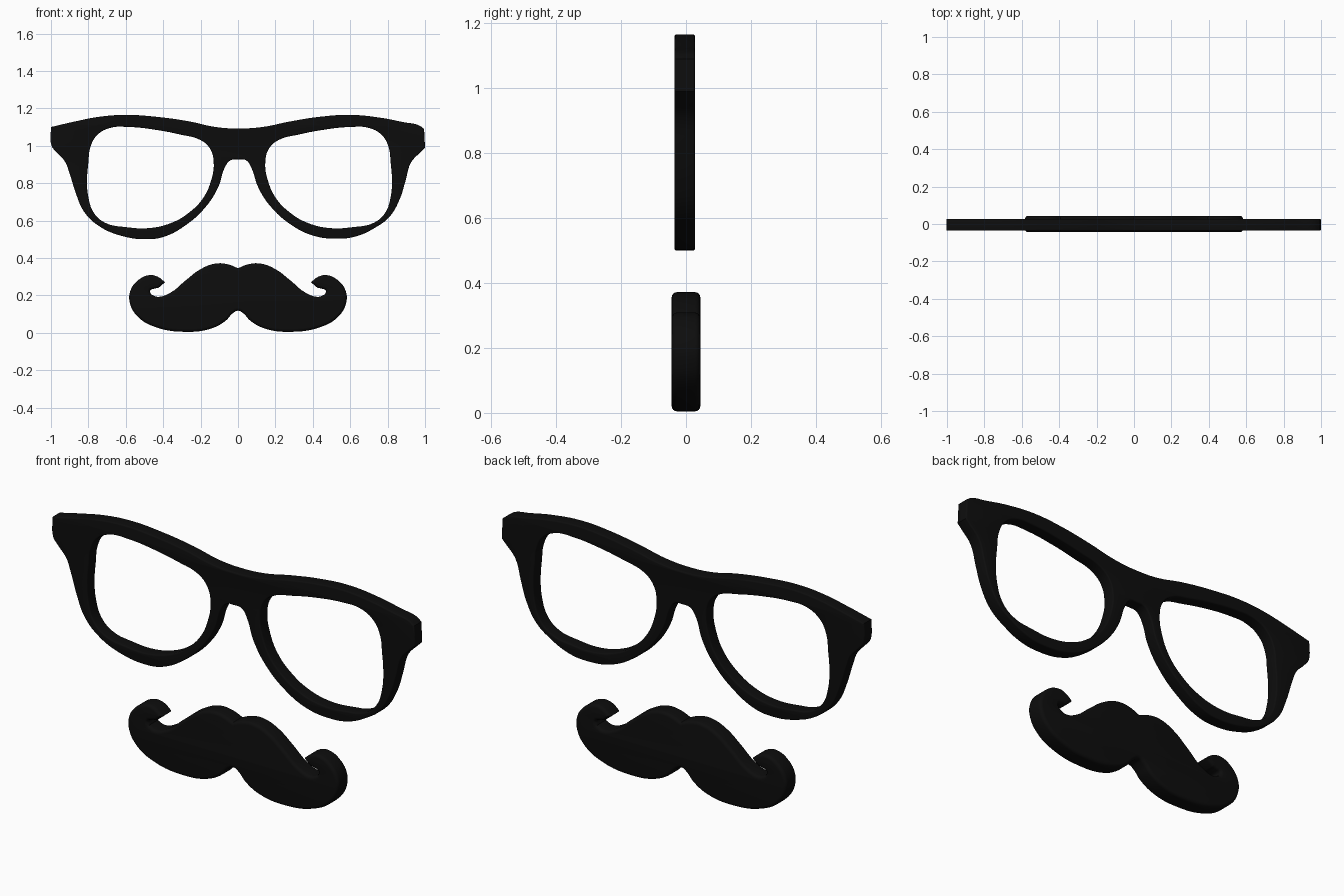
import bpy, bmesh
from math import radians
from mathutils import Matrix

if "Cube" in bpy.data.objects:
    bpy.data.objects.remove(bpy.data.objects["Cube"])

black = bpy.data.materials.new("black")
black.diffuse_color = (0.004, 0.004, 0.004, 1)
black.use_nodes = True
black.node_tree.nodes["Principled BSDF"].inputs["Base Color"].default_value = black.diffuse_color


def flat_part(name, outlines, half_depth, bevel, y, corners=()):
    """Extrude smooth closed outlines (x, z) into a plate with rounded rims."""
    cu = bpy.data.curves.new(name, 'CURVE')
    cu.dimensions = '2D'
    cu.fill_mode = 'BOTH'
    cu.resolution_u = 5
    cu.extrude = half_depth - bevel
    cu.bevel_depth = bevel
    cu.bevel_resolution = 3
    cu.offset = -bevel
    for pts in outlines:
        sp = cu.splines.new('BEZIER')
        sp.bezier_points.add(len(pts) - 1)
        sp.use_cyclic_u = True
        for bp, (x, z) in zip(sp.bezier_points, pts):
            bp.co = (x, z, 0)
            kind = 'VECTOR' if (abs(x), z) in corners else 'AUTO'
            bp.handle_left_type = bp.handle_right_type = kind
    ob = bpy.data.objects.new(name, cu)
    bpy.context.collection.objects.link(ob)
    bpy.ops.object.select_all(action='DESELECT')
    ob.select_set(True)
    bpy.context.view_layer.objects.active = ob
    bpy.ops.object.convert(target='MESH')
    ob = bpy.context.object
    ob.name = name
    # weld caps to rims and stand the plate upright
    bm = bmesh.new()
    bm.from_mesh(ob.data)
    bmesh.ops.remove_doubles(bm, verts=bm.verts, dist=0.0004)
    bmesh.ops.recalc_face_normals(bm, faces=bm.faces)
    bm.transform(Matrix.Translation((0, y, 0)) @ Matrix.Rotation(radians(90), 4, 'X'))
    bm.to_mesh(ob.data)
    bm.free()
    ob.data.materials.clear()
    ob.data.materials.append(black)
    bpy.ops.object.shade_smooth_by_angle(angle=radians(35))
    return ob


# Glasses frame: outer rim, clockwise from the upper left corner
rim = [(-1, 1.10), (-.87, 1.13), (-.74, 1.155), (-.60, 1.165), (-.44, 1.155),
       (-.26, 1.13), (-.12, 1.10), (0, 1.092), (.13, 1.10), (.28, 1.13),
       (.44, 1.155), (.60, 1.165), (.76, 1.15), (.89, 1.125), (.965, 1.11),
       (.995, 1.09), (1, .99), (.975, .965), (.925, .91), (.895, .81),
       (.865, .715), (.81, .62), (.73, .56), (.63, .515), (.53, .503),
       (.40, .52), (.28, .58), (.17, .68), (.107, .78), (.07, .885),
       (.043, .922), (0, .927), (-.04, .922), (-.07, .885), (-.105, .78),
       (-.175, .67), (-.28, .575), (-.39, .515), (-.48, .50), (-.63, .52),
       (-.75, .575), (-.825, .65), (-.865, .74), (-.90, .85), (-.925, .915),
       (-.97, .965), (-.997, 1.0)]
# Lens opening, mirrored for the other eye
lens = [(-.80, .91), (-.79, .99), (-.755, 1.055), (-.685, 1.095), (-.58, 1.10),
        (-.44, 1.085), (-.31, 1.06), (-.20, 1.03), (-.15, .985), (-.13, .915),
        (-.145, .81), (-.19, .715), (-.265, .64), (-.35, .59), (-.47, .56),
        (-.60, .565), (-.71, .588), (-.77, .64), (-.80, .725), (-.807, .82)]
other_lens = [(.016 - x, z) for x, z in reversed(lens)]
flat_part("glasses_frame", [rim, lens, other_lens], 0.032, 0.007, -0.004,
          corners={(1, 1.10), (.995, 1.09), (1, .99)})

# Moustache: right half from the top notch round the curl to the bottom notch
half = [(0, .345), (.055, .366), (.12, .37), (.20, .34), (.28, .28), (.36, .215),
        (.43, .192), (.465, .205), (.47, .225), (.45, .235), (.425, .24),
        (.39, .27), (.43, .30), (.475, .308), (.535, .28), (.577, .22),
        (.577, .155), (.535, .085), (.44, .03), (.28, .005), (.145, .022),
        (.065, .065), (.027, .105), (0, .118)]
whole = half + [(-x, z) for x, z in reversed(half[1:-1])]
flat_part("moustache", [whole], 0.044, 0.016, 0,
          corners={(0, .345), (.465, .205), (.425, .24), (.39, .27)})
